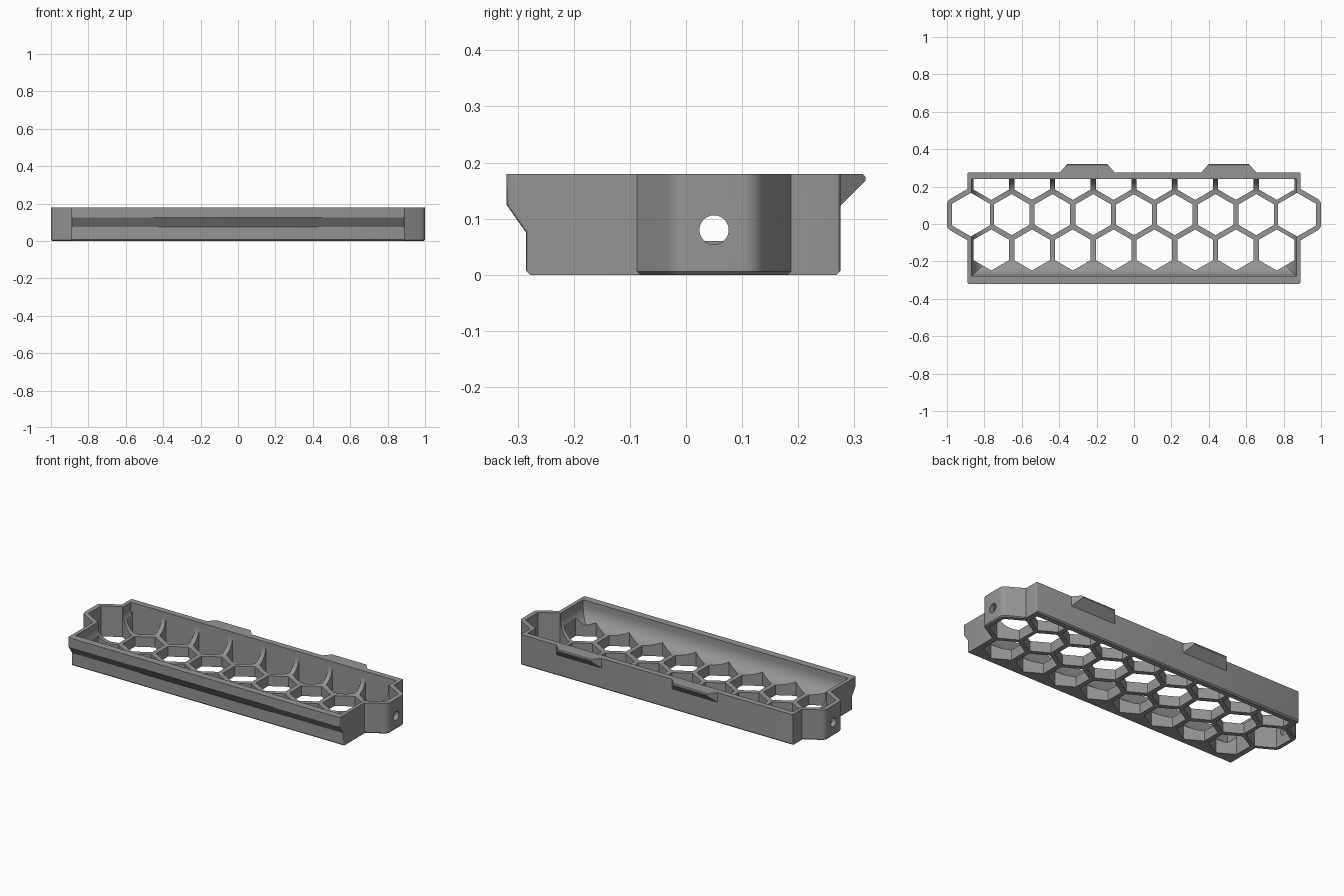
import bpy, bmesh, math
from mathutils import Vector

if "Cube" in bpy.data.objects:
    bpy.data.objects.remove(bpy.data.objects["Cube"])

H = 0.18            # full height
PITCH = 0.218       # hexagon spacing
ROW = PITCH * math.sqrt(3) / 2
ROW_Y = 0.05        # middle row of hexagons
grey = bpy.data.materials.new("grey plastic")
grey.diffuse_color = (0.3, 0.3, 0.3, 1)
grey.use_nodes = True
grey.node_tree.nodes["Principled BSDF"].inputs["Base Color"].default_value = grey.diffuse_color


def finish(bm, name):
    bmesh.ops.recalc_face_normals(bm, faces=bm.faces[:])
    me = bpy.data.meshes.new(name)
    bm.to_mesh(me)
    bm.free()
    ob = bpy.data.objects.new(name, me)
    bpy.context.collection.objects.link(ob)
    me.materials.append(grey)
    return ob


def prism(bm, pts, offset):
    """Extrude a closed loop of points; returns the new vertices."""
    base = bm.faces.new([bm.verts.new(p) for p in pts])
    new = bmesh.ops.extrude_face_region(bm, geom=[base])["geom"]
    top = [v for v in new if isinstance(v, bmesh.types.BMVert)]
    bmesh.ops.translate(bm, verts=top, vec=offset)
    return list(base.verts) + top


def hexagon(x, y, apothem, z):
    r = apothem / math.cos(math.pi / 6)
    return [(x + r * math.sin(k * math.pi / 3), y + r * math.cos(k * math.pi / 3), z)
            for k in range(6)]


def bevel(bm, test, width, seg):
    edges = [e for e in bm.edges if test(e.verts[0].co, e.verts[1].co)]
    bmesh.ops.bevel(bm, geom=edges, offset=width, segments=seg, profile=0.5,
                    affect='EDGES', clamp_overlap=True)


def upright(a, b):
    return abs(a.z - b.z) > 0.02 and abs(a.x - b.x) < 1e-4 and abs(a.y - b.y) < 1e-4


def boolean(target, tool, mode):
    m = target.modifiers.new(mode, 'BOOLEAN')
    m.operation, m.object, m.solver = mode, tool, 'EXACT'
    bpy.context.view_layer.objects.active = target
    bpy.ops.object.modifier_apply(modifier=m.name)
    bpy.data.objects.remove(tool)


# Tray body: side profile with the stepped front, run along x
bm = bmesh.new()
profile = [(-0.32, H), (-0.32, 0.125), (-0.285, 0.075), (-0.285, 0.007), (-0.278, 0),
           (0.268, 0), (0.275, 0.007), (0.275, H)]
prism(bm, [(-0.89, y, z) for y, z in profile], Vector((1.78, 0, 0)))
bevel(bm, lambda a, b: abs(a.x - b.x) < 1e-4 and abs(a.z - b.z) > 0.02, 0.012, 3)
tray = finish(bm, "tray")

# Hexagonal end lugs
for s in (-1, 1):
    bm = bmesh.new()
    prism(bm, hexagon(s * 4 * PITCH, ROW_Y, 0.128, 0), Vector((0, 0, H)))
    bevel(bm, upright, 0.02, 5)
    bevel(bm, lambda a, b: a.z < 1e-4 and b.z < 1e-4, 0.006, 1)
    boolean(tray, finish(bm, "lug"), 'UNION')

# Hollow with coved floor edges
bm = bmesh.new()
x, y0, y1, z = 0.868, -0.278, 0.24, 0.06
prism(bm, [(-x, y0, z), (x, y0, z), (x, y1, z), (-x, y1, z)], Vector((0, 0, 0.3)))
bevel(bm, lambda a, b: a.z < 0.07 and b.z < 0.07, 0.09, 10)
boolean(tray, finish(bm, "hollow"), 'DIFFERENCE')

# Honeycomb openings; the back row is trimmed at the back wall
bm = bmesh.new()
for row, count in ((-1, 8), (0, 9), (1, 8)):
    for i in range(count):
        cx = (i - (count - 1) / 2) * PITCH
        end = count == 9 and i in (0, 8)
        pts = hexagon(cx, ROW_Y + row * ROW, 0.101 if end else 0.095, -0.1)
        if row == 1:
            w = 0.095
            pts = [p for p in pts if p[1] < 0.239] + [(cx - w, 0.24, -0.1), (cx + w, 0.24, -0.1)]
            pts.sort(key=lambda p: math.atan2(p[1] - 0.2, p[0] - cx))
        prism(bm, pts, Vector((0, 0, 0.5)))
boolean(tray, finish(bm, "openings"), 'DIFFERENCE')

# Pin holes through the end lugs
bm = bmesh.new()
ring = [(-1.1, ROW_Y + 0.026 * math.cos(k * math.pi / 16), 0.08 + 0.026 * math.sin(k * math.pi / 16))
        for k in range(32)]
for x0 in (0, 2.0):
    prism(bm, [(px + x0, py, pz) for px, py, pz in ring], Vector((0.2, 0, 0)))
boolean(tray, finish(bm, "pin_holes"), 'DIFFERENCE')

# Smooth coves and rounded corners
bpy.ops.object.select_all(action='DESELECT')
tray.select_set(True)
bpy.context.view_layer.objects.active = tray
bpy.ops.object.shade_smooth_by_angle(angle=math.radians(25))

# Wedge-shaped clips on the back wall
for n, cx in enumerate((-0.25, 0.507)):
    bm = bmesh.new()
    verts = prism(bm, [(cx - 0.152, 0.27, H), (cx + 0.152, 0.27, H),
                       (cx + 0.108, 0.32, H), (cx - 0.108, 0.32, H)], Vector((0, 0, -0.012)))
    for v in verts:
        if v.co.z < H - 0.001 and v.co.y < 0.3:
            v.co.z = 0.118
    bevel(bm, lambda a, b: min(a.z, b.z) > H - 0.001 and min(a.y, b.y) > 0.3, 0.005, 1)
    finish(bm, f"clip_{n + 1}")
